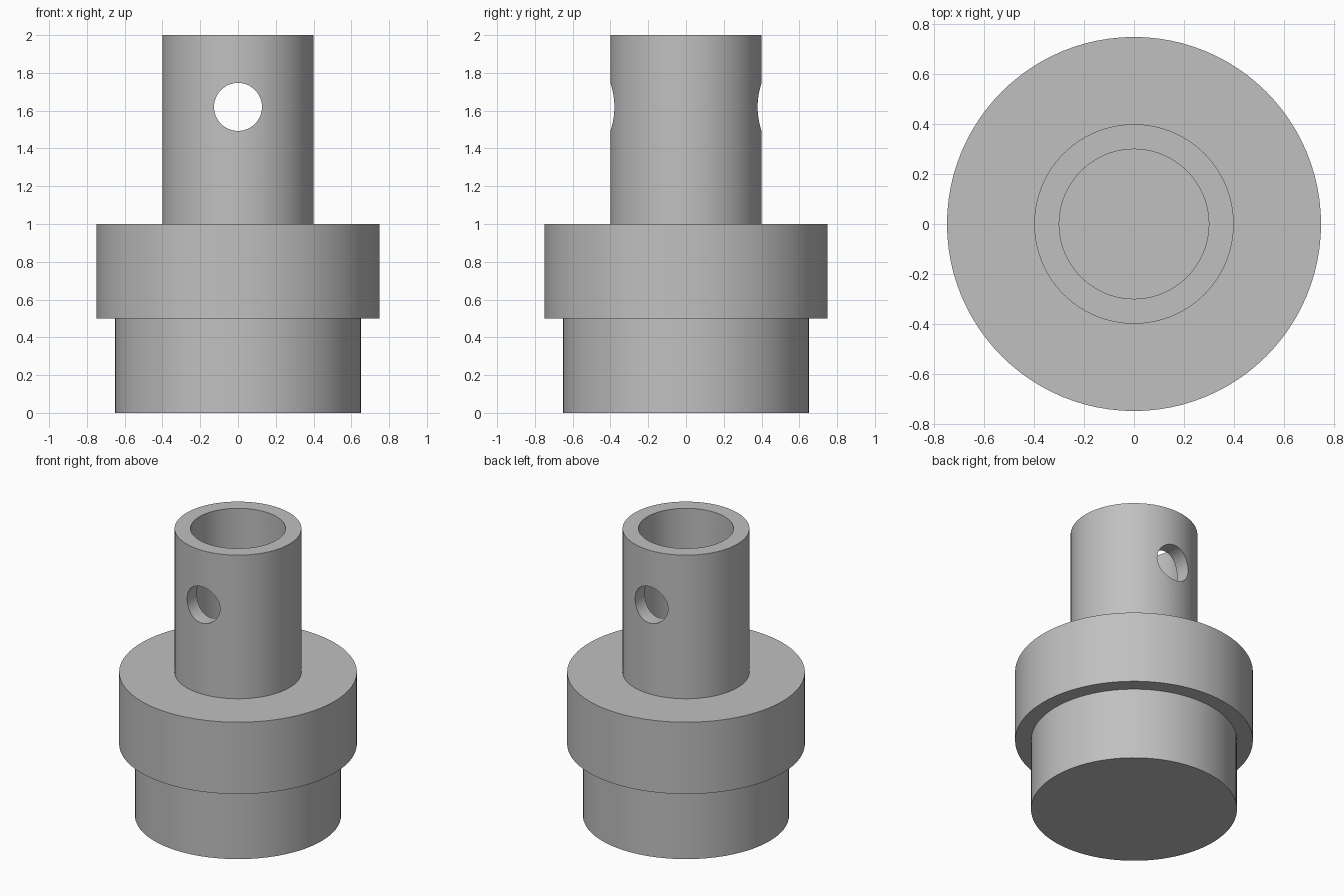
import bpy
import bmesh
import math
from mathutils import Matrix

if "Cube" in bpy.data.objects:
    bpy.data.objects.remove(bpy.data.objects["Cube"], do_unlink=True)

SEGMENTS = 96

# Single grey metal
metal = bpy.data.materials.new("grey metal")
metal.use_nodes = True
colour = (0.53, 0.53, 0.53, 1)
metal.diffuse_color = colour
metal.node_tree.nodes["Principled BSDF"].inputs["Base Color"].default_value = colour


def add_object(name, bm):
    mesh = bpy.data.meshes.new(name)
    bmesh.ops.recalc_face_normals(bm, faces=bm.faces)
    bm.to_mesh(mesh)
    bm.free()
    mesh.materials.append(metal)
    obj = bpy.data.objects.new(name, mesh)
    bpy.context.collection.objects.link(obj)
    return obj


def revolve(name, profile):
    """Turn a radius/height profile around the z axis."""
    bm = bmesh.new()
    verts = [bm.verts.new((r, 0, z)) for r, z in profile]
    edges = [bm.edges.new(pair) for pair in zip(verts, verts[1:])]
    bmesh.ops.spin(bm, geom=verts + edges, cent=(0, 0, 0), axis=(0, 0, 1),
                   angle=math.tau, steps=SEGMENTS, use_merge=False)
    bmesh.ops.remove_doubles(bm, verts=bm.verts, dist=0.0001)
    # Close the flat base and the bore floor
    bmesh.ops.holes_fill(bm, edges=[e for e in bm.edges if e.is_boundary])
    return add_object(name, bm)


# Stepped plug, collar and hollow tube
fitting = revolve("stepped_tube_fitting", [
    (0.65, 0), (0.65, 0.5), (0.75, 0.5), (0.75, 1.0),
    (0.4, 1.0), (0.4, 2.0), (0.3, 2.0), (0.3, 1.0)])

# Cross-pin hole running front to back
bm = bmesh.new()
bmesh.ops.create_cone(bm, cap_ends=True, segments=64, radius1=0.127,
                      radius2=0.127, depth=1.2,
                      matrix=Matrix.Translation((0, 0, 1.62))
                      @ Matrix.Rotation(math.pi / 2, 4, "X"))
cutter = add_object("pin_hole_cutter", bm)
cutter.hide_render = True

drill = fitting.modifiers.new("pin hole", "BOOLEAN")
drill.operation = "DIFFERENCE"
drill.solver = "EXACT"
drill.object = cutter

bpy.ops.object.select_all(action="DESELECT")
fitting.select_set(True)
bpy.context.view_layer.objects.active = fitting
bpy.ops.object.modifier_apply(modifier=drill.name)
bpy.data.objects.remove(cutter, do_unlink=True)
bpy.ops.object.shade_smooth_by_angle(angle=math.radians(30))
